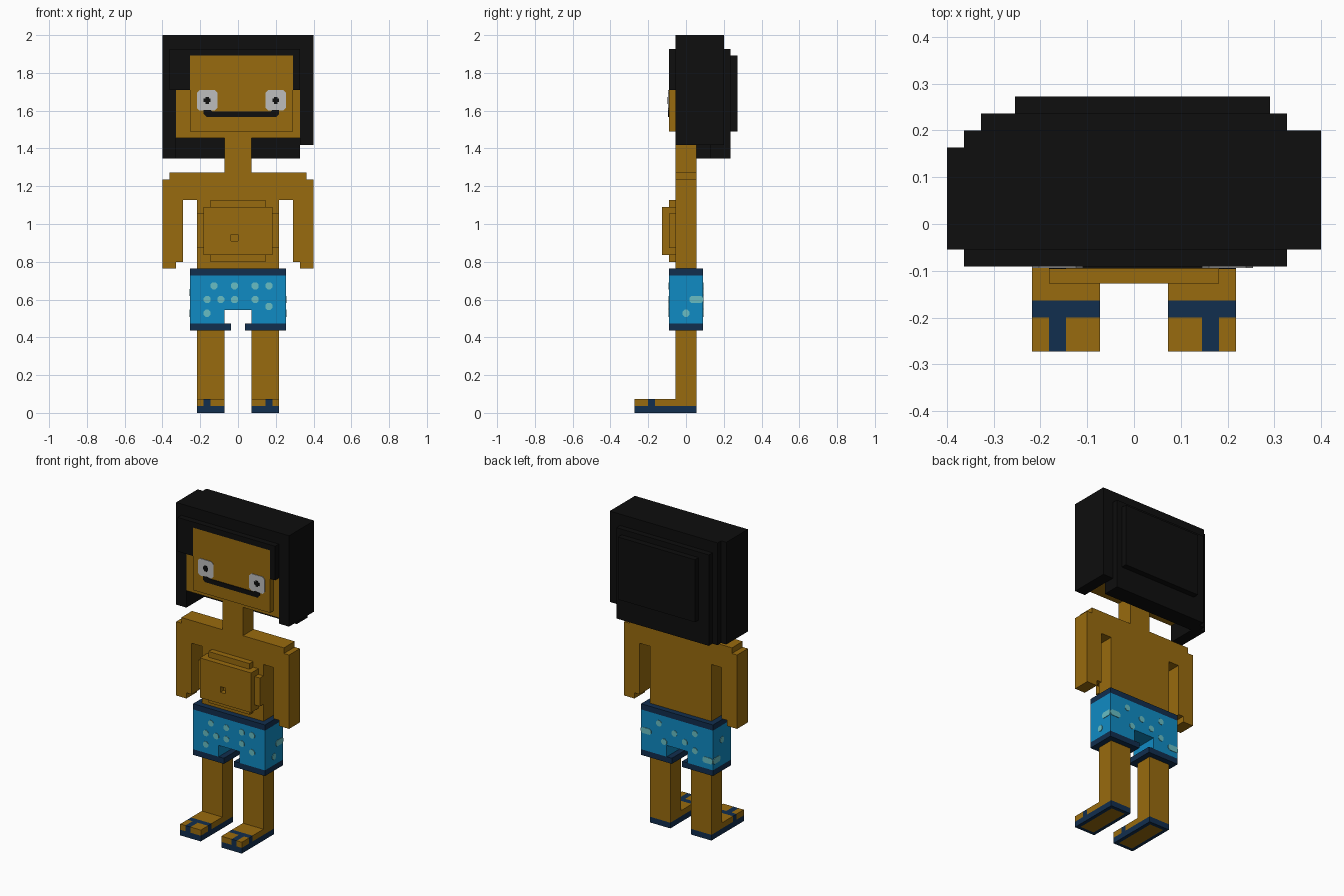
import bpy, bmesh, math
from mathutils import Matrix

cube = bpy.data.objects.get("Cube")
if cube:
    bpy.data.objects.remove(cube, do_unlink=True)

V = 2 / 55  # one block of the model's grid


def material(name, rgb):
    lin = [(c / 255 / 12.92) if c < 11 else ((c / 255 + 0.055) / 1.055) ** 2.4 for c in rgb]
    m = bpy.data.materials.new(name)
    m.use_nodes = True
    m.diffuse_color = (*lin, 1)
    m.node_tree.nodes["Principled BSDF"].inputs["Base Color"].default_value = (*lin, 1)
    return m


SKIN = material("skin brown", (153, 107, 14))
HAIR = material("hair black", (14, 14, 14))
BLUE = material("shorts blue", (16, 139, 196))
NAVY = material("trim navy", (17, 46, 78))
SPOT = material("spot aqua", (104, 190, 196))
WHITE = material("eye grey white", (190, 190, 190))


def finish(name, bm, mats):
    bmesh.ops.recalc_face_normals(bm, faces=bm.faces)
    me = bpy.data.meshes.new(name)
    bm.to_mesh(me)
    bm.free()
    for m in mats:
        me.materials.append(m)
    ob = bpy.data.objects.new(name, me)
    bpy.context.scene.collection.objects.link(ob)
    return ob


def prism(name, outline, y0, y1, mat):
    """Extrude an x-z outline (in blocks) from y0 to y1."""
    bm = bmesh.new()
    face = bm.faces.new([bm.verts.new((x * V, y0 * V, z * V)) for x, z in outline])
    ext = bmesh.ops.extrude_face_region(bm, geom=[face])["geom"]
    for v in ext:
        if isinstance(v, bmesh.types.BMVert):
            v.co.y = y1 * V
    return finish(name, bm, [mat])


def box(name, x, y, z, mat):
    return prism(name, [(x[0], z[0]), (x[1], z[0]), (x[1], z[1]), (x[0], z[1])], *y, mat)


def span(side, a, b):
    return tuple(sorted((side * a, side * b)))


# Legs and sandals
for side, tag in ((1, "left"), (-1, "right")):
    x = span(side, 2, 6)
    box(tag + "_leg", x, (-1.5, 1.5), (1, 13), SKIN)
    box(tag + "_foot", x, (-4.5, -1.5), (1, 2), SKIN)
    box(tag + "_sandal_strap", x, (-5.5, -4.5), (1, 2), NAVY)
    box(tag + "_inner_toes", span(side, 2, 4), (-7.5, -5.5), (1, 2), SKIN)
    box(tag + "_outer_toe", span(side, 5, 6), (-7.5, -5.5), (1, 2), SKIN)
    box(tag + "_sandal_thong", span(side, 4, 5), (-7.5, -5.5), (1, 2), NAVY)
    # Sole with an inset footprint underneath
    sole = box(tag + "_sandal_sole", x, (-7.5, 1.5), (0, 1), NAVY)
    sole.data.materials.append(SKIN)
    bm = bmesh.new()
    bm.from_mesh(sole.data)
    under = min(bm.faces, key=lambda f: f.calc_center_median().z)
    bmesh.ops.inset_region(bm, faces=[under], thickness=0.9 * V)
    under.material_index = 1
    bm.to_mesh(sole.data)
    bm.free()
    # Shorts cuff
    box(tag + "_shorts_cuff", span(side, 1, 7), (-2.5, 2.5), (12, 13), NAVY)

# Shorts
prism("shorts", [(-7, 13), (-2, 13), (-2, 15), (2, 15), (2, 13), (7, 13), (7, 20), (-7, 20)],
      -2.5, 2.5, BLUE)
box("shorts_waistband", (-7, 7), (-2.5, 2.5), (20, 21), NAVY)


def spot(name, turn, u, z, w=1.0):
    """Flat eight-sided spot; turn 0 is the front, 90 the left side, 180 the back."""
    reach = 2.5 if turn in (0, 180) else 7
    bm = bmesh.new()
    bmesh.ops.create_cone(bm, cap_ends=True, segments=8, radius1=0.56 * V, radius2=0.56 * V, depth=0.006)
    bmesh.ops.rotate(bm, verts=bm.verts, matrix=Matrix.Rotation(math.pi / 8, 3, 'Z'))
    for v in bm.verts:
        v.co.x += math.copysign((w - 1) / 2 * V, v.co.x)
    m = (Matrix.Rotation(math.radians(turn), 4, 'Z')
         @ Matrix.Translation((u * V, -reach * V, z * V))
         @ Matrix.Rotation(math.pi / 2, 4, 'X'))
    bmesh.ops.transform(bm, matrix=m, verts=bm.verts)
    finish(name, bm, [SPOT])


SPOTS = {
    0: [(-3.5, 18.5), (-0.5, 18.5), (2.5, 18.5), (4.5, 18.5), (-4.5, 16.5), (-2.5, 16.5),
        (-0.5, 16.5), (2.5, 16.5), (4.5, 15.5), (-4.5, 14.5)],
    90: [(0, 14.5), (1.5, 16.5, 2)],
    180: [(-6, 16.5, 2), (-3.5, 18.5), (-0.5, 17.5), (-2.5, 15.5), (1.5, 16.5), (3.5, 18.5),
          (3.5, 15.5), (6, 14.5, 2)],
    270: [(-1.5, 14.5, 2), (0, 17.5)],
}
for turn, items in SPOTS.items():
    for i, s in enumerate(items):
        spot(f"shorts_spot_{turn}_{i}", turn, *s)

# Torso with arms, as one stepped silhouette
half = [(2, 35), (10, 35), (10, 34), (11, 34), (11, 21), (9, 21), (9, 22), (8, 22), (8, 31), (6, 31), (6, 20.5)]
half[5:7] = [(9, 21), (9, 22)]
prism("torso_and_arms", half + [(-x, z) for x, z in reversed(half)], -1.5, 1.5, SKIN)
box("neck", (-2, 2), (-1.5, 1.5), (34.5, 40.5), SKIN)

# Belly, two stepped layers with a navel cut in
step = [(4, 31), (4, 30), (5, 30), (5, 29), (6, 29), (6, 24), (5, 24), (5, 23), (4, 23), (4, 22)]
prism("belly_base", step + [(-x, z) for x, z in reversed(step)], -2.5, -1.5, SKIN)
belly = box("belly", (-5, 5), (-3.5, -2.5), (23, 30), SKIN)
cutter = box("navel_cutter", (-1, 0), (-4, -2.6), (25, 26), SKIN)
cutter.hide_render = True
cutter.hide_viewport = True
cutter.display_type = 'WIRE'
cut = belly.modifiers.new("navel", 'BOOLEAN')
cut.operation = 'DIFFERENCE'
cut.solver = 'EXACT'
cut.object = cutter

# Head and face
box("head", (-9, 9), (-1.5, 3.5), (40, 47), SKIN)
box("face", (-7, 8), (-2.5, -1.5), (41, 52), SKIN)

# Eyes and mouth as thin plates
F = -2.5
for cx, tag in ((5.5, "left"), (-4.5, "right")):
    r, c, z = 1.5, 1.1, 45.5
    ring = [(-c, -r), (c, -r), (r, -c), (r, c), (c, r), (-c, r), (-r, c), (-r, -c)]
    prism(tag + "_eye", [(cx + a, z + b) for a, b in ring], F - 0.1, F, WHITE)
    box(tag + "_pupil_wide", (cx - 0.5, cx + 0.5), (F - 0.16, F), (z - 0.25, z + 0.25), HAIR)
    box(tag + "_pupil_tall", (cx - 0.25, cx + 0.25), (F - 0.16, F), (z - 0.5, z + 0.5), HAIR)
prism("mouth", [(-5, 43.5), (-4.6, 43.1), (5.6, 43.1), (6, 43.5), (6, 44.1), (5, 44.1), (4.8, 43.9),
                (-3.8, 43.9), (-4, 44.1), (-5, 44.1)], F - 0.13, F, HAIR)

# Hair, layered from fringe to back
prism("hair_fringe", [(-10, 47), (-7, 47), (-7, 52), (8, 52), (8, 47), (9, 47), (9, 53), (-10, 53)],
      -2.5, -1.5, HAIR)
prism("hair_crown", [(-11, 37), (-9, 37), (-9, 47), (9, 47), (9, 39), (11, 39), (11, 55), (-11, 55)],
      -1.5, 3.5, HAIR)
for i, (left, y0) in enumerate(((-11, 3.5), (-10, 4.5))):
    prism(f"hair_curtain_{i}", [(left, 37), (9, 37), (9, 39), (11, 39), (11, 55), (left, 55)],
          y0, y0 + 1, HAIR)
box("hair_back", (-9, 9), (5.5, 6.5), (37, 53), HAIR)
box("hair_back_panel", (-7, 8), (6.5, 7.5), (41, 52), HAIR)
